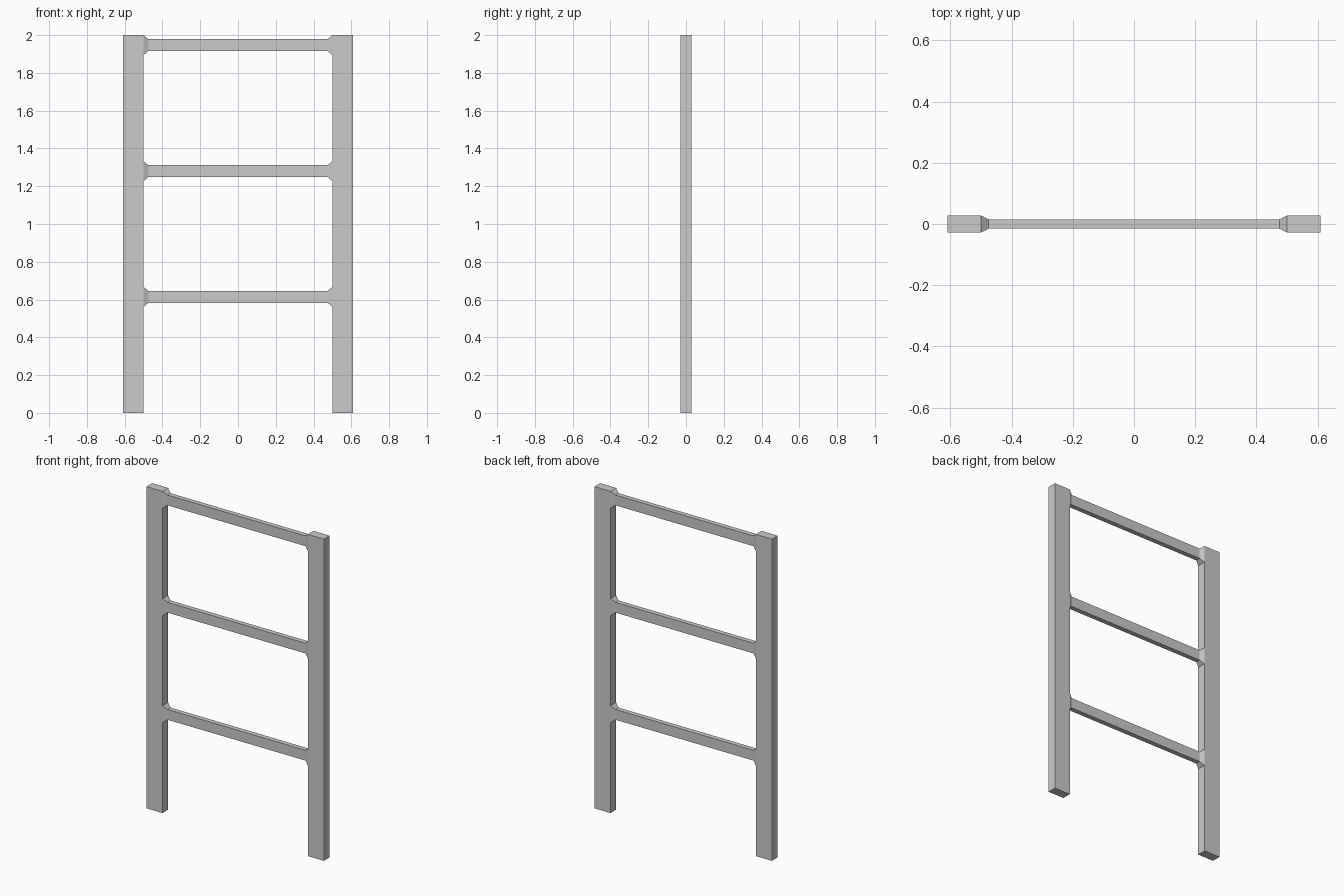
import bpy, bmesh

if "Cube" in bpy.data.objects:
    bpy.data.objects.remove(bpy.data.objects["Cube"])

POST_IN, POST_OUT, HALF_DEPTH, HEIGHT = 0.50, 0.61, 0.028, 2.0


def loft(name, sections, caps):
    """Join rectangular sections (x, half depth, z low, z high) along x."""
    bm = bmesh.new()
    rings = [[bm.verts.new(p) for p in ((x, -d, lo), (x, d, lo), (x, d, hi), (x, -d, hi))]
             for x, d, lo, hi in sections]
    for a, b in zip(rings, rings[1:]):
        for i in range(4):
            j = (i + 1) % 4
            bm.faces.new((a[i], b[i], b[j], a[j]))
    if caps:
        bm.faces.new(rings[0])
        bm.faces.new(rings[-1][::-1])
        bmesh.ops.recalc_face_normals(bm, faces=bm.faces)
    else:
        # Open-ended tube: make sure the normals point away from the axis
        bm.normal_update()
        mid = sum((v.co.z for v in bm.verts)) / len(bm.verts)
        for f in bm.faces:
            c = f.calc_center_median()
            if f.normal.y * c.y + f.normal.z * (c.z - mid) < 0:
                f.normal_flip()
    mesh = bpy.data.meshes.new(name)
    bm.to_mesh(mesh)
    bm.free()
    obj = bpy.data.objects.new(name, mesh)
    bpy.context.collection.objects.link(obj)
    return obj


# Upright posts
for side, s in (("left", -1), ("right", 1)):
    loft(side + "_post", [(s * x, HALF_DEPTH, 0, HEIGHT) for x in (POST_IN, POST_OUT)], True)

# Rungs, flaring out to the full post depth at both ends
for name, z in (("lower", 0.614), ("middle", 1.28), ("top", 1.947)):
    flare, bar = (HALF_DEPTH, z - 0.053, z + 0.053), (0.015, z - 0.032, z + 0.032)
    loft(name + "_rung", [(-POST_IN, *flare), (-0.475, *bar),
                          (0.475, *bar), (POST_IN, *flare)], False)
